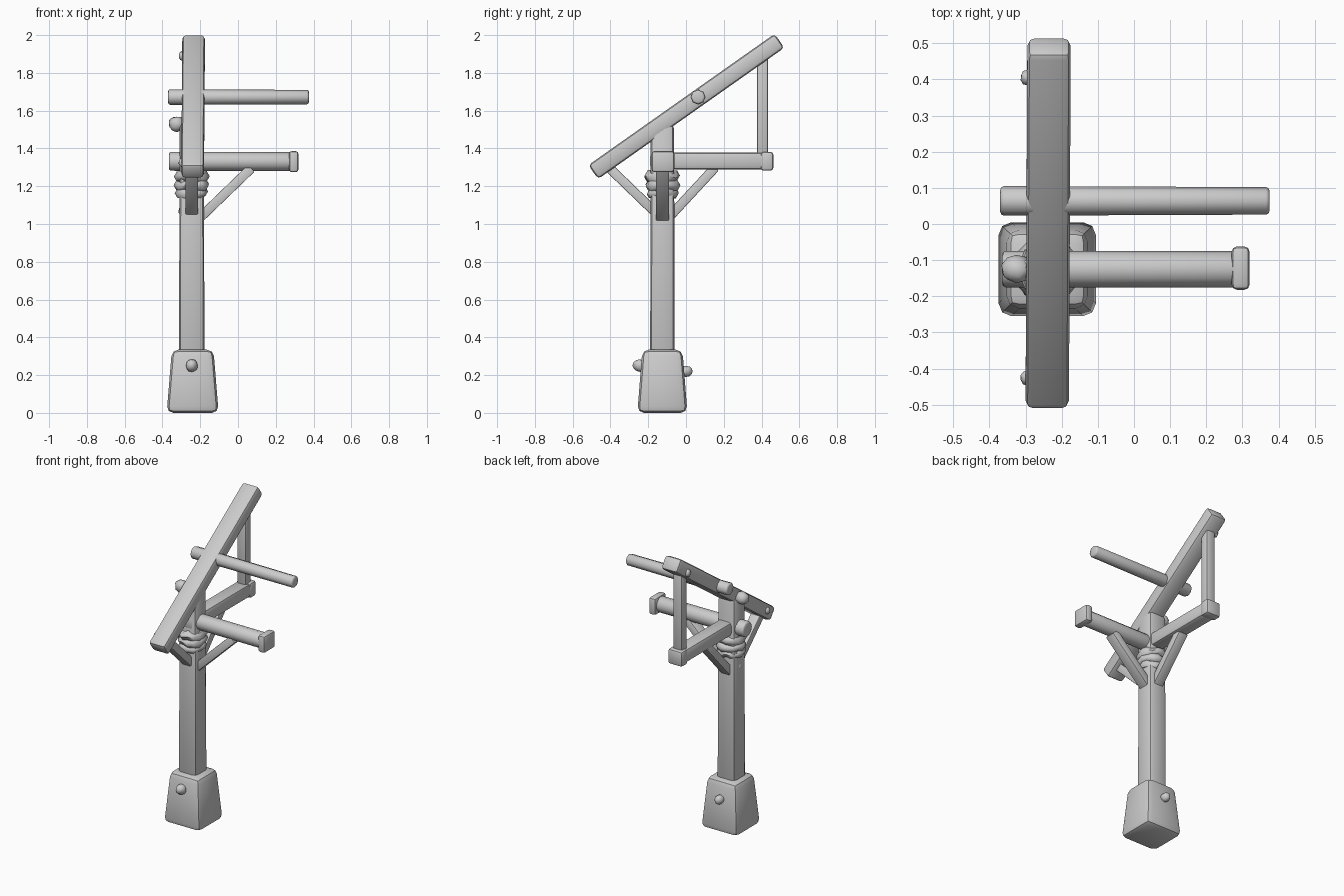
import bpy, bmesh, math, random
from mathutils import Vector, Matrix

random.seed(4)
if "Cube" in bpy.data.objects:
    bpy.data.objects.remove(bpy.data.objects["Cube"], do_unlink=True)

# Single weathered grey
GREY = (0.6, 0.6, 0.6, 1)
mat = bpy.data.materials.new("weathered_grey")
mat.use_nodes = True
mat.diffuse_color = GREY
mat.node_tree.nodes["Principled BSDF"].inputs["Base Color"].default_value = GREY

PX, PY = -0.245, -0.125  # post axis
X, Y, Z = Vector((1, 0, 0)), Vector((0, 1, 0)), Vector((0, 0, 1))


def finish(name, bm, angle=40):
    bmesh.ops.recalc_face_normals(bm, faces=bm.faces)
    mesh = bpy.data.meshes.new(name)
    bm.to_mesh(mesh)
    bm.free()
    mesh.materials.append(mat)
    ob = bpy.data.objects.new(name, mesh)
    bpy.context.collection.objects.link(ob)
    bpy.ops.object.select_all(action='DESELECT')
    ob.select_set(True)
    bpy.context.view_layer.objects.active = ob
    bpy.ops.object.shade_smooth_by_angle(angle=math.radians(angle))
    return ob


def frame(p, q, side):
    """Matrix whose z runs from p to q and whose x is side."""
    d = (q - p).normalized()
    m = Matrix((side, d.cross(side), d)).transposed().to_4x4()
    m.translation = (p + q) / 2
    return m


def timber(name, p, q, side, width, depth, bevel=0.02, taper=1.0):
    """Bevelled squared timber from p to q; taper scales the far end."""
    p, q = Vector(p), Vector(q)
    bm = bmesh.new()
    bmesh.ops.create_cube(bm, size=1)
    for v in bm.verts:
        k = taper if v.co.z > 0 else 1
        v.co = Vector((v.co.x * width * k, v.co.y * depth * k, v.co.z * (q - p).length))
    bmesh.ops.bevel(bm, geom=bm.edges[:], offset=bevel, segments=2,
                    profile=0.5, affect='EDGES')
    bm.transform(frame(p, q, side))
    return finish(name, bm)


def pole(name, p, q, side, r1, r2, sides=8, bevel=0.01):
    """Faceted round pole with softened ends."""
    p, q = Vector(p), Vector(q)
    bm = bmesh.new()
    bmesh.ops.create_cone(bm, cap_ends=True, segments=sides, radius1=r1,
                          radius2=r2, depth=(q - p).length)
    rims = [e for e in bm.edges if abs(e.verts[0].co.z - e.verts[1].co.z) < 0.001]
    bmesh.ops.bevel(bm, geom=rims, offset=bevel, segments=2, profile=0.5, affect='EDGES')
    bm.transform(frame(p, q, side))
    return finish(name, bm, 50)


def knob(name, loc, size):
    """Small lumpy peg head."""
    bm = bmesh.new()
    bmesh.ops.create_icosphere(bm, subdivisions=2, radius=1)
    for v in bm.verts:
        v.co = Vector(a * b for a, b in zip(v.co, size)) * random.uniform(0.9, 1.05)
    bm.transform(Matrix.Translation(loc))
    return finish(name, bm, 60)


def lashing(name, z, major, minor, around=14, ring=6):
    """Uneven rope turn around the post."""
    bm = bmesh.new()
    loops = []
    for i in range(around):
        a = math.tau * i / around
        r = minor * random.uniform(0.8, 1.15)
        dz = random.uniform(-0.008, 0.008)
        loop = []
        for j in range(ring):
            b = math.tau * j / ring
            rad = major + r * math.cos(b)
            loop.append(bm.verts.new((PX + rad * math.cos(a), PY + rad * math.sin(a),
                                      z + dz + r * math.sin(b))))
        loops.append(loop)
    for i in range(around):
        l1, l2 = loops[i], loops[(i + 1) % around]
        for j in range(ring):
            k = (j + 1) % ring
            bm.faces.new((l1[j], l2[j], l2[k], l1[k]))
    return finish(name, bm, 60)


# Footing and upright
timber("stone_footing", (PX + 0.005, PY, 0), (PX + 0.005, PY, 0.335), X,
       0.275, 0.265, bevel=0.035, taper=0.8)
timber("main_post", (PX, PY, 0.25), (PX, PY, 1.53), X, 0.135, 0.13, 0.025, 0.95)
knob("footing_front_knob", (PX, -0.245, 0.25), (0.032, 0.038, 0.035))
knob("footing_back_knob", (PX, 0.0, 0.22), (0.03, 0.036, 0.03))

# Sloping top beam and its cross rod
timber("sloping_beam", (-0.24, -0.491, 1.275), (-0.235, 0.495, 1.97), X, 0.12, 0.09, 0.02)
pole("cross_rod", (-0.37, 0.064, 1.672), (0.375, 0.064, 1.672), Y, 0.041, 0.038)

# Side arm with end cap
pole("side_arm", (-0.365, PY, 1.332), (0.3, PY, 1.33), Y, 0.05, 0.05, 12)
timber("side_arm_cap", (0.27, -0.122, 1.33), (0.32, -0.122, 1.33), Y, 0.12, 0.112, 0.015)

# Rear arm, its end block and the prop to the beam
timber("rear_arm", (-0.24, -0.19, 1.333), (-0.24, 0.43, 1.333), X, 0.095, 0.09, 0.02)
timber("rear_arm_end", (-0.24, 0.395, 1.332), (-0.24, 0.462, 1.332), X, 0.105, 0.1, 0.015)
timber("rear_prop", (-0.24, 0.405, 1.34), (-0.24, 0.405, 1.9), X, 0.065, 0.06, 0.012)

# Diagonal braces
timber("front_brace", (PX, -0.42, 1.31), (PX, -0.14, 1.04), X, 0.068, 0.05, 0.006)
timber("rear_brace", (PX, -0.1, 1.025), (PX, 0.155, 1.3), X, 0.068, 0.05, 0.006)
timber("side_brace", (-0.215, PY, 1.02), (0.07, PY, 1.295), Y, 0.07, 0.05, 0.004)

# Rope lashing and pegs
for i, (z, major) in enumerate(((1.165, 0.06), (1.205, 0.066), (1.25, 0.064))):
    lashing(f"rope_turn_{i + 1}", z, major, 0.028)
knob("post_peg", (-0.325, PY, 1.53), (0.045, 0.04, 0.042))
pole("post_peg_shaft", (-0.34, PY, 1.53), (-0.2, PY, 1.53), Y, 0.03, 0.03)
for name, y, z in (("upper_beam_pin", 0.405, 1.89), ("lower_beam_pin", -0.425, 1.325)):
    knob(name, (-0.295, y, z), (0.02, 0.022, 0.025))
knob("brace_pin", (-0.3, PY, 1.07), (0.015, 0.025, 0.025))
